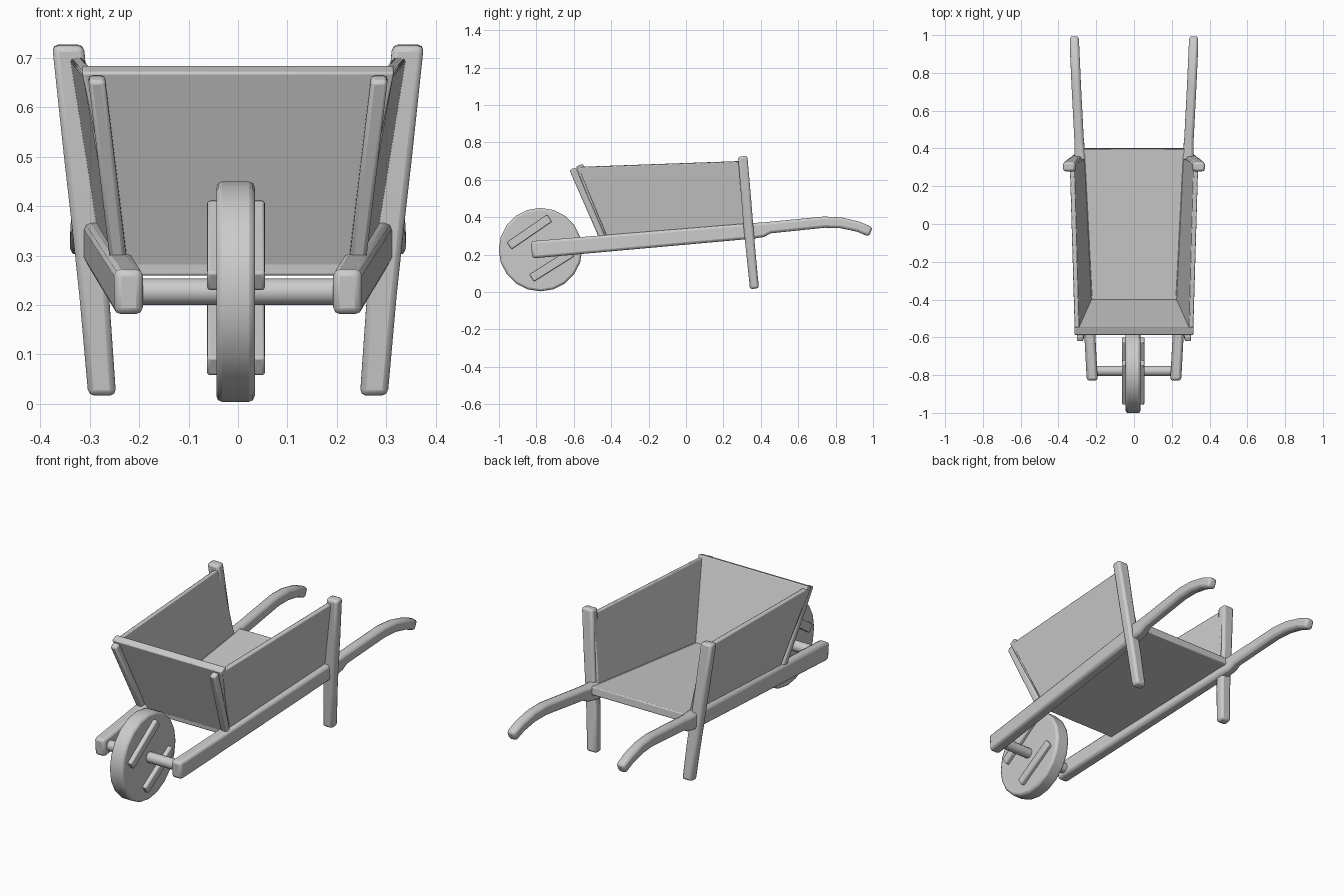
import bpy, bmesh, math
from mathutils import Vector

if "Cube" in bpy.data.objects:
    bpy.data.objects.remove(bpy.data.objects["Cube"])


def finish(name, bm, bevel=0.008, mirror=False):
    bmesh.ops.recalc_face_normals(bm, faces=bm.faces)
    mesh = bpy.data.meshes.new(name)
    bm.to_mesh(mesh)
    bm.free()
    ob = bpy.data.objects.new(name, mesh)
    bpy.context.collection.objects.link(ob)
    if bevel:
        mod = ob.modifiers.new("soft_edges", 'BEVEL')
        mod.width, mod.segments = bevel, 2
        mod.limit_method, mod.angle_limit = 'ANGLE', math.radians(40)
    if mirror:
        ob.modifiers.new("mirror", 'MIRROR')
    bpy.context.view_layer.objects.active = ob
    ob.select_set(True)
    bpy.ops.object.shade_smooth_by_angle(angle=math.radians(40))
    ob.select_set(False)
    return ob


def timber(name, stations, bevel=0.01, mirror=True):
    """Sweep a rectangle along stations of (x, y, z, width, depth)."""
    bm = bmesh.new()
    pts = [Vector(s[:3]) for s in stations]
    rings = []
    for i, s in enumerate(stations):
        t = (pts[min(i + 1, len(pts) - 1)] - pts[max(i - 1, 0)]).normalized()
        side = Vector((1, 0, 0))
        up = t.cross(side).normalized()
        rings.append([bm.verts.new(pts[i] + side * a * s[3] / 2 + up * b * s[4] / 2)
                      for a, b in ((-1, -1), (1, -1), (1, 1), (-1, 1))])
    for r, q in zip(rings, rings[1:]):
        for k in range(4):
            bm.faces.new((r[k], r[(k + 1) % 4], q[(k + 1) % 4], q[k]))
    bm.faces.new(rings[0])
    bm.faces.new(rings[-1])
    return finish(name, bm, bevel, mirror)


def board(name, corners, thick, mirror=False):
    """Flat board: four corners, thickened evenly to both sides."""
    bm = bmesh.new()
    c = [Vector(p) for p in corners]
    n = (c[2] - c[0]).cross(c[3] - c[1]).normalized() * thick / 2
    lo = [bm.verts.new(p - n) for p in c]
    hi = [bm.verts.new(p + n) for p in c]
    bm.faces.new(lo)
    bm.faces.new(hi)
    for k in range(4):
        j = (k + 1) % 4
        bm.faces.new((lo[k], lo[j], hi[j], hi[k]))
    return finish(name, bm, 0.005, mirror)


def disc(name, x, y, z, radius, length, sides, bevel):
    bm = bmesh.new()
    bmesh.ops.create_cone(bm, cap_ends=True, segments=sides, radius1=radius,
                          radius2=radius, depth=length)
    for v in bm.verts:
        v.co = Vector((v.co.z + x, v.co.x + y, v.co.y + z))
    return finish(name, bm, bevel)


# wheel and axle
WY, WZ = -0.778, 0.227
disc("wheel", -0.005, WY, WZ, 0.223, 0.078, 20, 0.012)
disc("axle", 0, WY, WZ, 0.027, 0.43, 12, 0)

# two wooden cleats on each face of the wheel
for x, label in ((-0.05, "left"), (0.042, "right")):
    timber(f"upper_wheel_cleat_{label}",
           [(x, -0.945, 0.247, 0.026, 0.045), (x, -0.73, 0.395, 0.026, 0.045)], 0.006, False)
    timber(f"lower_wheel_cleat_{label}",
           [(x, -0.825, 0.075, 0.026, 0.045), (x, -0.61, 0.21, 0.026, 0.045)], 0.006, False)

# long side beams running back into curved handles
timber("beam_handle", [(0.221, -0.826, 0.226, 0.058, 0.092),
                       (0.285, 0.36, 0.328, 0.058, 0.084),
                       (0.289, 0.41, 0.333, 0.054, 0.078),
                       (0.291, 0.45, 0.345, 0.05, 0.062),
                       (0.306, 0.74, 0.374, 0.05, 0.06),
                       (0.310, 0.83, 0.370, 0.05, 0.058),
                       (0.314, 0.92, 0.350, 0.05, 0.055),
                       (0.316, 0.988, 0.321, 0.048, 0.054)], 0.014)

# rear legs continuing up as tub stakes
timber("rear_leg", [(0.275, 0.366, 0.018, 0.056, 0.048),
                    (0.291, 0.346, 0.22, 0.06, 0.05),
                    (0.307, 0.333, 0.36, 0.058, 0.052),
                    (0.322, 0.322, 0.50, 0.06, 0.052),
                    (0.344, 0.303, 0.726, 0.064, 0.05)], 0.012)

# tub floor, sloping up to the back
board("tub_floor", [(-0.225, -0.435, 0.28), (0.225, -0.435, 0.28),
                    (0.27, 0.40, 0.348), (-0.27, 0.40, 0.348)], 0.042)

# flared tub sides
board("tub_side", [(0.235, -0.42, 0.29), (0.272, 0.345, 0.35),
                   (0.328, 0.31, 0.70), (0.302, -0.575, 0.668)], 0.025, True)

# leaning tub front
board("tub_front", [(-0.235, -0.415, 0.285), (0.235, -0.415, 0.285),
                    (0.316, -0.57, 0.678), (-0.316, -0.57, 0.678)], 0.04)

# stakes in front of the tub front
timber("front_stake", [(0.24, -0.44, 0.275, 0.034, 0.034),
                       (0.286, -0.607, 0.66, 0.034, 0.036)], 0.008)
